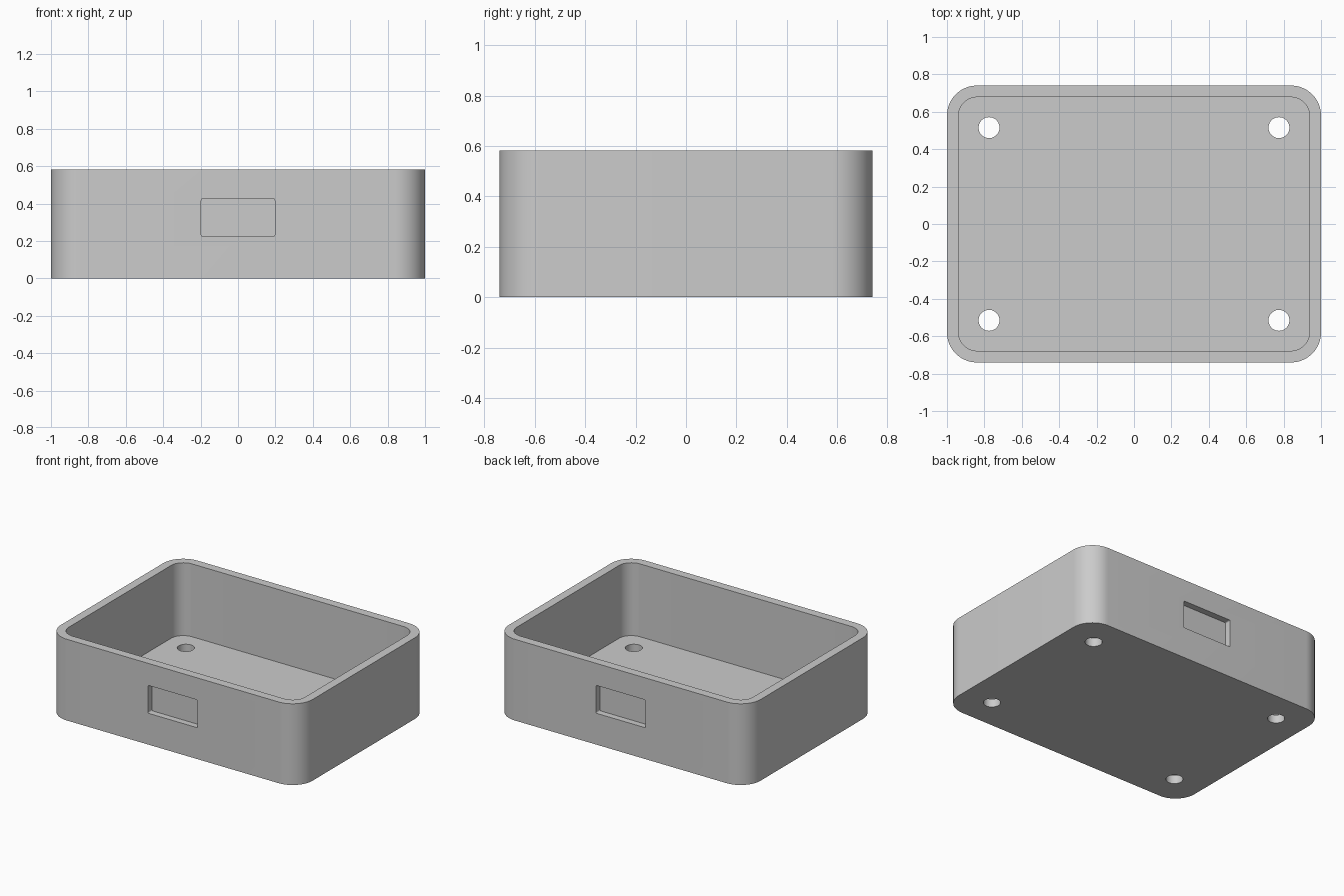
import bpy
import bmesh
import math

if "Cube" in bpy.data.objects:
    bpy.data.objects.remove(bpy.data.objects["Cube"], do_unlink=True)

LENGTH, WIDTH, HEIGHT = 2.0, 1.48, 0.583
WALL, FLOOR, RADIUS = 0.062, 0.06, 0.16
RECESS_DEPTH = 0.046

grey = bpy.data.materials.new("plain grey")
grey.use_nodes = True
colour = (0.6, 0.6, 0.6, 1)
grey.diffuse_color = colour
grey.node_tree.nodes["Principled BSDF"].inputs["Base Color"].default_value = colour


def prism(name, outline, bottom, top):
    """Extrude a closed xy outline between two heights."""
    bm = bmesh.new()
    base = bm.faces.new([bm.verts.new((x, y, bottom)) for x, y in outline])
    result = bmesh.ops.extrude_face_region(bm, geom=[base])
    raised = [v for v in result["geom"] if isinstance(v, bmesh.types.BMVert)]
    bmesh.ops.translate(bm, verts=raised, vec=(0, 0, top - bottom))
    bmesh.ops.recalc_face_normals(bm, faces=bm.faces)
    mesh = bpy.data.meshes.new(name)
    bm.to_mesh(mesh)
    bm.free()
    mesh.materials.append(grey)
    obj = bpy.data.objects.new(name, mesh)
    bpy.context.collection.objects.link(obj)
    return obj


def rounded_rectangle(length, width, radius, steps=16):
    points = []
    for corner, (sx, sy) in enumerate([(1, 1), (-1, 1), (-1, -1), (1, -1)]):
        for i in range(steps + 1):
            a = math.pi / 2 * (corner + i / steps)
            points.append((sx * (length / 2 - radius) + radius * math.cos(a),
                           sy * (width / 2 - radius) + radius * math.sin(a)))
    return points


def circle(cx, cy, radius, steps=40):
    angles = [2 * math.pi * i / steps for i in range(steps)]
    return [(cx + radius * math.cos(a), cy + radius * math.sin(a)) for a in angles]


def cut(target, cutter):
    """Subtract the cutter, then discard it."""
    mod = target.modifiers.new("cut", "BOOLEAN")
    mod.operation, mod.solver, mod.object = "DIFFERENCE", "EXACT", cutter
    bpy.context.view_layer.objects.active = target
    bpy.ops.object.modifier_apply(modifier=mod.name)
    bpy.data.objects.remove(cutter, do_unlink=True)


# Open tray with rounded corners
tray = prism("open_tray", rounded_rectangle(LENGTH, WIDTH, RADIUS), 0, HEIGHT)
inner = rounded_rectangle(LENGTH - 2 * WALL, WIDTH - 2 * WALL, RADIUS - WALL)
cut(tray, prism("cavity_cutter", inner, FLOOR, HEIGHT + 0.1))

# Four screw holes through the floor
for sx in (-1, 1):
    for sy in (-1, 1):
        cut(tray, prism("hole_cutter", circle(sx * 0.775, sy * 0.515, 0.056), -0.1, 0.2))

# Shallow rectangular recess in the front and back walls
for side in (-1, 1):
    recess = prism("recess_cutter", rounded_rectangle(0.393, 0.2, 0.008, 4),
                   -RECESS_DEPTH, 0.1)
    recess.rotation_euler.x = -side * math.pi / 2
    recess.location = (0, side * WIDTH / 2, 0.325)
    bpy.context.view_layer.update()
    cut(tray, recess)

bpy.ops.object.select_all(action="DESELECT")
tray.select_set(True)
bpy.context.view_layer.objects.active = tray
bpy.ops.object.shade_smooth_by_angle(angle=math.radians(30))
